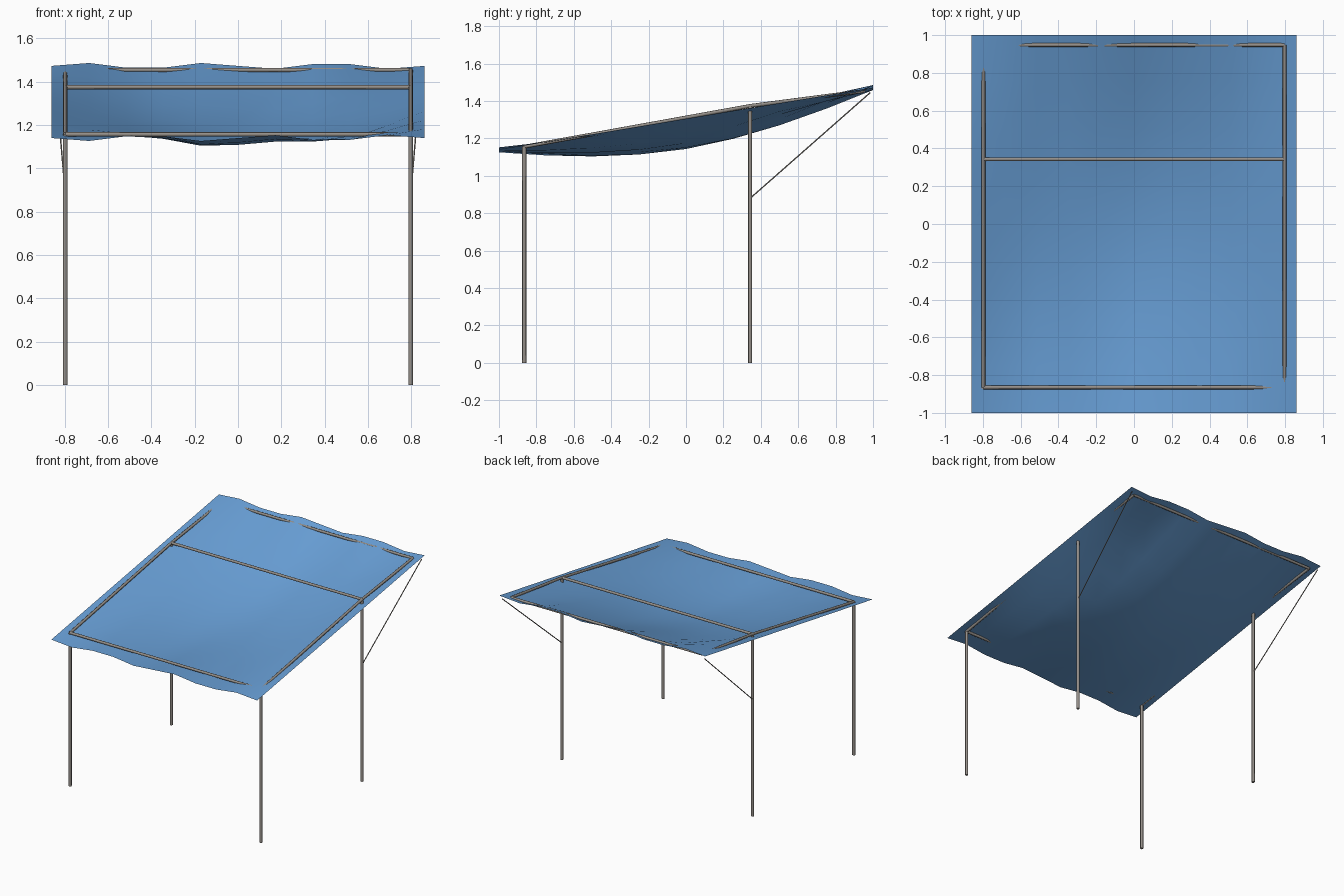
import bpy, bmesh, math
from mathutils import Vector

if "Cube" in bpy.data.objects:
    bpy.data.objects.remove(bpy.data.objects["Cube"])


def material(name, rgb):
    m = bpy.data.materials.new(name)
    m.diffuse_color = (*rgb, 1)
    m.use_nodes = True
    m.node_tree.nodes["Principled BSDF"].inputs["Base Color"].default_value = m.diffuse_color
    return m


BLUE = material("tarp blue", (0.14, 0.35, 0.68))
GREY = material("weathered pole", (0.30, 0.275, 0.25))

HALF_X, HALF_Y = 0.86, 1.0
POST_X, FRONT_Y, MID_Y, BACK_Y = 0.797, -0.865, 0.343, 0.948
FRONT_Z, MID_Z, BACK_Z = 1.156, 1.374, 1.453


def pole(name, a, b, radius, sides=8):
    """Straight round pole between two points."""
    a, b = Vector(a), Vector(b)
    d = b - a
    bpy.ops.mesh.primitive_cylinder_add(vertices=sides, radius=radius, depth=d.length,
                                        location=(a + b) / 2)
    ob = bpy.context.object
    ob.rotation_euler = d.to_track_quat('Z', 'Y').to_euler()
    ob.name = name
    ob.data.materials.append(GREY)
    bpy.ops.object.shade_smooth_by_angle(angle=math.radians(50))
    return ob


# Sagging tarp: sloped sheet, low in the middle, rippled along front and back
def tarp(cols=10, rows=8):
    bm = bmesh.new()
    bmesh.ops.create_grid(bm, x_segments=cols, y_segments=rows, size=1)
    for v in bm.verts:
        u, w = (v.co.x + 1) / 2, (v.co.y + 1) / 2
        z = 1.139 + 0.333 * w
        z -= 0.162 * math.sin(math.pi * u) * math.sin(math.pi * w)
        z -= 0.014 * math.sin(6 * math.pi * u) * math.cos(math.pi * w)
        v.co = (v.co.x * HALF_X, v.co.y * HALF_Y, z)
    for f in bm.faces:
        f.smooth = True
    me = bpy.data.meshes.new("tarp")
    bm.to_mesh(me)
    bm.free()
    me.materials.append(BLUE)
    bpy.context.collection.objects.link(bpy.data.objects.new("tarp", me))


tarp()

# Posts, side rails and thin braces, mirrored left and right
for side, s in (("left", -1), ("right", 1)):
    x = s * POST_X
    pole(f"front_post_{side}", (x, FRONT_Y, 0), (x, FRONT_Y, FRONT_Z), 0.011)
    pole(f"back_post_{side}", (x, MID_Y, 0), (x, MID_Y, MID_Z), 0.011)
    pole(f"lower_side_rail_{side}", (x, FRONT_Y, FRONT_Z), (x, MID_Y, MID_Z), 0.01)
    pole(f"upper_side_rail_{side}", (x, MID_Y, MID_Z), (x, BACK_Y, BACK_Z), 0.01)
    pole(f"brace_{side}", (x, MID_Y, 0.88), (s * 0.845, 0.985, 1.445), 0.0035, 6)

# Cross rails
for name, y, z in (("front_rail", FRONT_Y, FRONT_Z), ("middle_rail", MID_Y, MID_Z),
                   ("back_rail", BACK_Y, BACK_Z)):
    pole(name, (-POST_X, y, z), (POST_X, y, z), 0.01)
